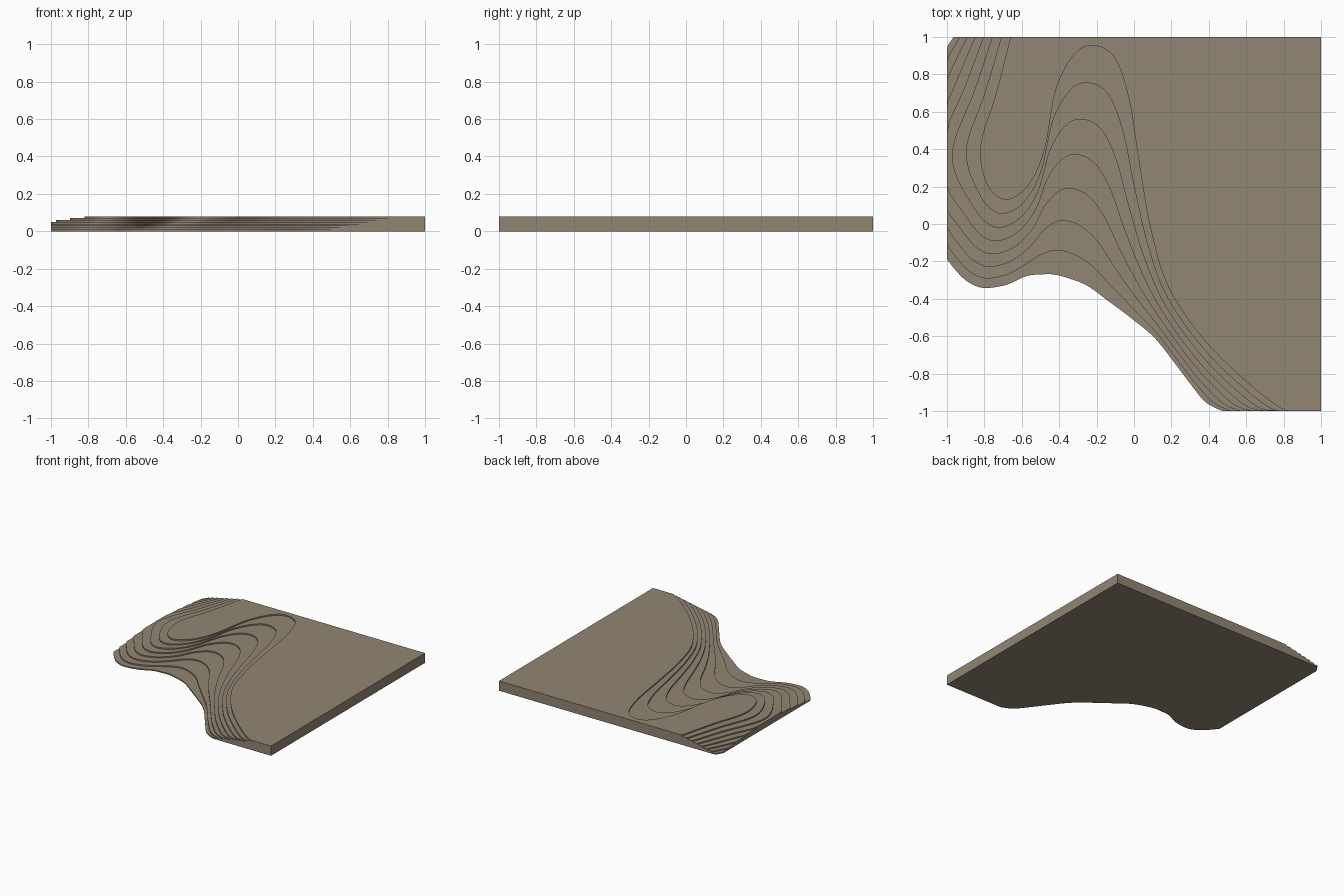
import bpy
import bmesh
from mathutils import Vector

LAYERS = 8
HEIGHT = 0.08
STEP = HEIGHT / LAYERS
SMOOTH = 8  # spline samples between contour points

# Remove the default cube
cube = bpy.data.objects.get("Cube")
if cube:
    bpy.data.objects.remove(cube, do_unlink=True)

# Material shared by the whole terrain
clay = bpy.data.materials.new("grey_brown_card")
clay.use_nodes = True
colour = (0.29, 0.238, 0.173, 1)
clay.diffuse_color = colour
clay.node_tree.nodes["Principled BSDF"].inputs["Base Color"].default_value = colour

# Open edge of the lowest and highest sheets, from the front edge to the back
LOW = [(.47, -1), (.38, -.95), (.29, -.84), (.12, -.62), (-.02, -.5), (-.14, -.41),
       (-.25, -.33), (-.35, -.29), (-.43, -.27), (-.5, -.27), (-.58, -.28), (-.7, -.33),
       (-.85, -.33), (-1, -.19), (-1.3, .25), (-1.08, .8), (-.965, 1)]
HIGH = [(.9, -1), (.76, -.97), (.42, -.67), (.19, -.35), (.09, -.03), (.03, .31),
        (-.03, .68), (-.12, .91), (-.28, .94), (-.41, .74), (-.48, .39), (-.57, .2),
        (-.69, .13), (-.79, .22), (-.82, .42), (-.74, .69), (-.66, 1)]


def spline(points):
    """Smooth curve through the points (Catmull-Rom)."""
    ext = [points[0]] + points + [points[-1]]
    out = []
    for a, b, c, d in zip(ext, ext[1:], ext[2:], ext[3:]):
        for k in range(SMOOTH):
            t = k / SMOOTH
            out.append(b + (c - a) * t / 2 + (2 * a - 5 * b + 4 * c - d) * t * t / 2
                       + (3 * b - a - 3 * c + d) * t ** 3 / 2)
    return out + [points[-1]]


def clamp(value):
    return max(-1, min(1, value))


def contour_sheet(index):
    """One flat sheet, cut along its own contour line and kept inside the square."""
    s = (index / (LAYERS - 1)) ** 1.15
    path = [Vector(p).lerp(Vector(q), s) for p, q in zip(LOW, HIGH)]
    outline = [(clamp(p.x), clamp(p.y)) for p in spline(path)] + [(1, 1), (1, -1)]
    bm = bmesh.new()
    base = bm.faces.new([bm.verts.new((x, y, index * STEP)) for x, y in outline])
    top = bmesh.ops.extrude_face_region(bm, geom=[base])["geom"]
    verts = [g for g in top if isinstance(g, bmesh.types.BMVert)]
    bmesh.ops.translate(bm, verts=verts, vec=(0, 0, STEP))
    # Keep the base face so that every sheet is a closed solid
    if not base.is_valid or len(bm.faces) < len(outline) + 2:
        bmesh.ops.holes_fill(bm, edges=[e for e in bm.edges if e.is_boundary], sides=0)
    bmesh.ops.recalc_face_normals(bm, faces=bm.faces)
    mesh = bpy.data.meshes.new(f"terrain_layer_{index + 1}")
    bm.to_mesh(mesh)
    bm.free()
    mesh.materials.append(clay)
    obj = bpy.data.objects.new(mesh.name, mesh)
    bpy.context.collection.objects.link(obj)


# Stack of terraced sheets
for i in range(LAYERS):
    contour_sheet(i)
